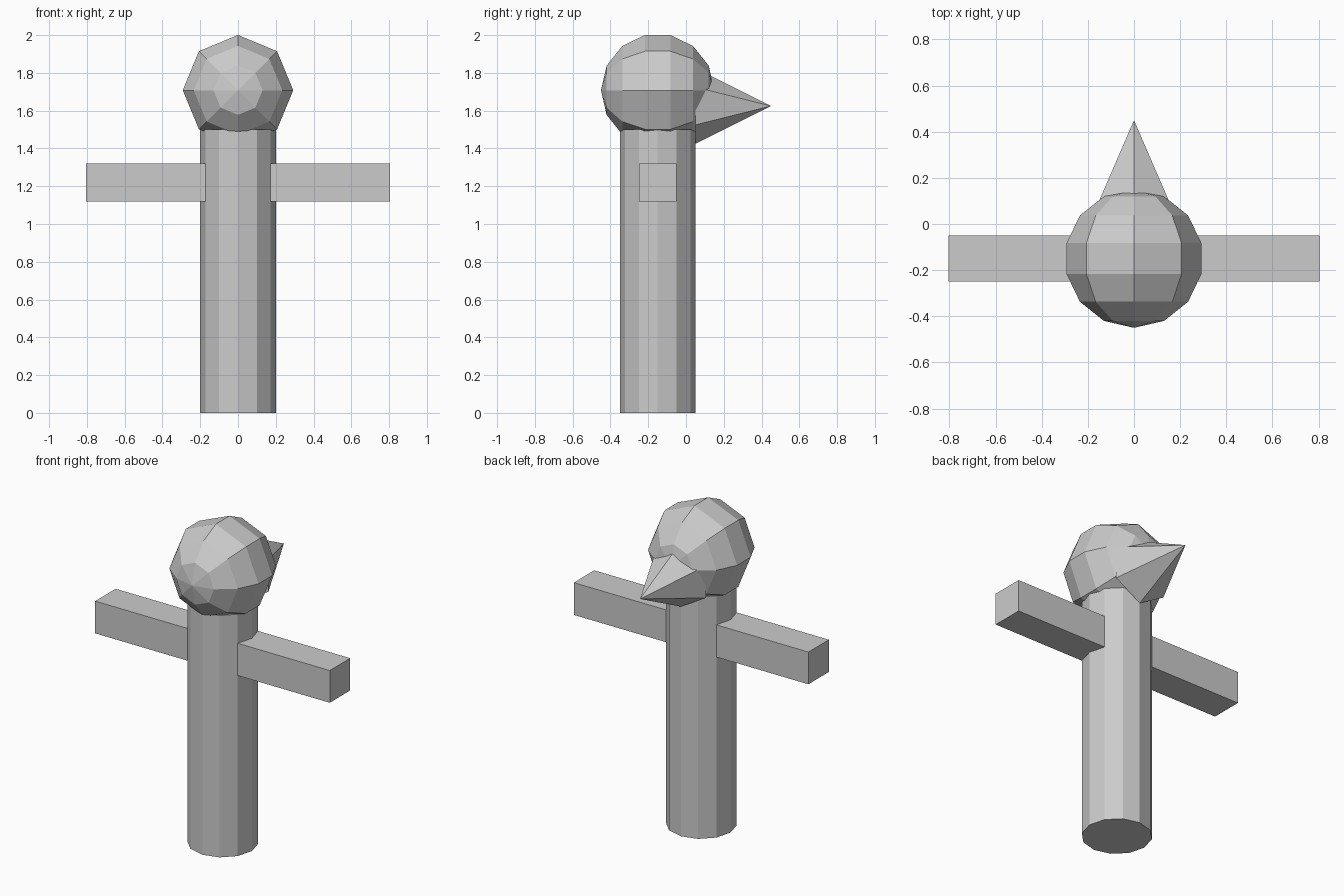
import bpy
from math import radians

if "Cube" in bpy.data.objects:
    bpy.data.objects.remove(bpy.data.objects["Cube"])

CY = -0.15  # shared y axis of body, head and arms


def name_last(name):
    obj = bpy.context.object
    obj.name = name
    return obj


# Body: 12-sided post
bpy.ops.mesh.primitive_cylinder_add(vertices=12, radius=0.2, depth=1.5,
                                    location=(0, CY, 0.75))
name_last("body")

# Head: low-poly sphere with its poles pointing front and back
bpy.ops.mesh.primitive_uv_sphere_add(segments=8, ring_count=7, radius=0.3,
                                     location=(0, CY, 1.708),
                                     rotation=(radians(90), 0, 0))
name_last("head")

# Beak: six-sided cone pointing to +y
bpy.ops.mesh.primitive_cone_add(vertices=6, radius1=0.2, radius2=0, depth=0.4,
                                location=(0, 0.25, 1.625),
                                rotation=(radians(-90), 0, 0))
name_last("beak")

# Arms: square bars starting inside the body
for side, label in ((-1, "left_arm"), (1, "right_arm")):
    inner, outer = 0.105, 0.805
    bpy.ops.mesh.primitive_cube_add(size=1,
                                    location=(side * (inner + outer) / 2, CY, 1.22))
    name_last(label).scale = (outer - inner, 0.2, 0.2)
